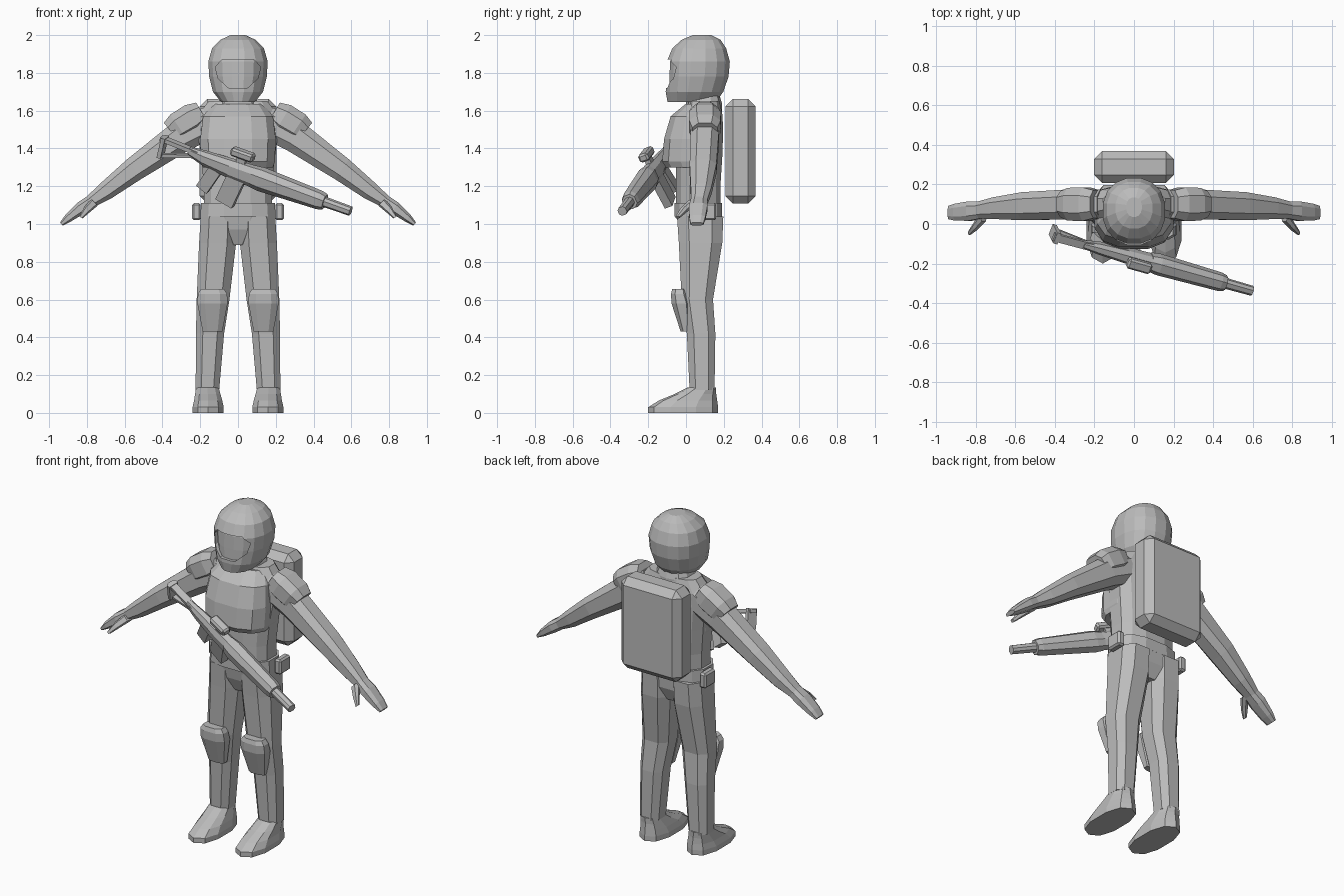
import bpy, bmesh, math
from mathutils import Vector as V, Matrix

if "Cube" in bpy.data.objects:
    bpy.data.objects.remove(bpy.data.objects["Cube"])

grey = bpy.data.materials.new("grey")
grey.diffuse_color = (0.5, 0.5, 0.5, 1)
grey.use_nodes = True
grey.node_tree.nodes["Principled BSDF"].inputs["Base Color"].default_value = grey.diffuse_color


def add(name, bm, mirror=False):
    if mirror:
        geo = bmesh.ops.duplicate(bm, geom=bm.verts[:] + bm.edges[:] + bm.faces[:])["geom"]
        for v in geo:
            if isinstance(v, bmesh.types.BMVert):
                v.co.x *= -1
    bmesh.ops.recalc_face_normals(bm, faces=bm.faces[:])
    me = bpy.data.meshes.new(name)
    bm.to_mesh(me)
    bm.free()
    me.materials.append(grey)
    ob = bpy.data.objects.new(name, me)
    bpy.context.collection.objects.link(ob)
    return ob


def loft(name, rings, n=10, p=0.75, mirror=False):
    """Skin through rings of (centre, half-axis, half-axis); p < 1 squares them off."""
    bm = bmesh.new()
    loops = []
    for c, a, b in rings:
        loop = []
        for i in range(n):
            t = (i + 0.5) * 2 * math.pi / n
            cs, sn = math.cos(t), math.sin(t)
            loop.append(bm.verts.new(V(c) + V(a) * math.copysign(abs(cs) ** p, cs)
                                     + V(b) * math.copysign(abs(sn) ** p, sn)))
        loops.append(loop)
    for l0, l1 in zip(loops, loops[1:]):
        for i in range(n):
            bm.faces.new((l0[i], l0[(i + 1) % n], l1[(i + 1) % n], l1[i]))
    bm.faces.new(loops[0])
    bm.faces.new(loops[-1])
    return add(name, bm, mirror)


def stack(name, rows, **kw):
    """Loft upward through rows of (z, x, y, half width, half depth)."""
    return loft(name, [((x, y, z), (rx, 0, 0), (0, ry, 0)) for z, x, y, rx, ry in rows], **kw)


def limb(name, rows, **kw):
    """Loft along a path of (centre, half depth, half thickness)."""
    rings = []
    for i, (c, ry, rt) in enumerate(rows):
        d = V(rows[min(i + 1, len(rows) - 1)][0]) - V(rows[max(i - 1, 0)][0])
        up = V((-d.z, 0, d.x)).normalized()
        rings.append((c, V((0, ry, 0)), up * rt))
    return loft(name, rings, **kw)


def box(name, matrix, size, bevel=0.0, mirror=False):
    bm = bmesh.new()
    bmesh.ops.create_cube(bm, size=1, matrix=Matrix.Diagonal((*size, 1)))
    if bevel:
        bmesh.ops.bevel(bm, geom=bm.edges[:], offset=bevel, segments=1, affect='EDGES')
    bm.transform(matrix)
    return add(name, bm, mirror)


# Helmet shell with the visor opening cut out, and the visor set inside
head = [(1.645, .03, .09, .13), (1.70, .045, .135, .155), (1.78, .06, .155, .168),
        (1.86, .065, .16, .17), (1.93, .07, .14, .145), (1.975, .08, .095, .105), (2.0, .085, .04, .05)]
helmet = stack("helmet", [(z, 0, y, a, b) for z, y, a, b in head], n=16, p=0.9)
stack("visor", [(z, 0, y, a - .018, b - .018) for z, y, a, b in head[1:5]], n=16, p=0.9)
bm = bmesh.new()
outline = [(-.12, 1.83), (-.085, 1.87), (.085, 1.87), (.12, 1.83), (.105, 1.77),
           (.05, 1.72), (-.05, 1.72), (-.105, 1.77)]
front = [bm.verts.new((x, -.3, z)) for x, z in outline]
back = [bm.verts.new((x, .02, z)) for x, z in outline]
bm.faces.new(front)
bm.faces.new(back)
for i in range(8):
    bm.faces.new((front[i], front[(i + 1) % 8], back[(i + 1) % 8], back[i]))
cutter = add("visor_cutter", bm)
mod = helmet.modifiers.new("opening", 'BOOLEAN')
mod.object, mod.operation, mod.solver = cutter, 'DIFFERENCE', 'EXACT'
bpy.context.view_layer.objects.active = helmet
bpy.ops.object.modifier_apply(modifier=mod.name)
bpy.data.objects.remove(cutter)

# Neck and body
stack("collar", [(1.58, 0, .09, .13, .1), (1.64, 0, .095, .11, .095), (1.69, 0, .09, .09, .085)])
stack("torso", [(1.04, 0, .065, .185, .12), (1.2, 0, .065, .185, .12), (1.35, 0, .07, .2, .125),
                (1.5, 0, .085, .22, .115), (1.58, 0, .095, .215, .1), (1.65, 0, .1, .16, .08)], n=12)
stack("chest_plate", [(1.3, 0, .035, .19, .145), (1.33, 0, .03, .2, .16), (1.45, 0, .035, .205, .155),
                      (1.57, 0, .05, .19, .135), (1.635, 0, .085, .14, .09)], n=12)
stack("hips", [(.89, 0, .075, .05, .08), (.97, 0, .075, .15, .115), (1.05, 0, .07, .195, .125)], n=12)
stack("belt", [(1.04, 0, .065, .205, .13), (1.11, 0, .065, .2, .13)], n=12)
box("belt_pouch", Matrix.Translation((.22, .11, 1.065)), (.045, .1, .09), .01, mirror=True)
box("backpack", Matrix.Translation((0, .288, 1.385)), (.405, .16, .555), .04)

# Legs, knee pads and boots
stack("leg", [(.12, .162, .085, .066, .07), (.42, .148, .08, .079, .08), (.6, .132, .06, .092, .088),
              (.9, .108, .077, .104, .122), (1.04, .103, .075, .1, .13)], n=8, mirror=True)
stack("knee_pad", [(.43, .135, -.0, .055, .03), (.58, .135, -.025, .085, .055),
                   (.63, .135, -.035, .082, .047), (.655, .135, -.035, .065, .04)], n=8, mirror=True)
stack("boot", [(0, .158, -.015, .086, .185), (.03, .158, -.015, .086, .185), (.065, .158, .01, .078, .155),
               (.1, .16, .05, .07, .11), (.135, .162, .085, .062, .075)], n=10, p=0.85, mirror=True)

# Arms, hands and shoulder pads
limb("arm", [((.15, .1, 1.54), .08, .09), ((.3, .1, 1.465), .08, .09), ((.55, .09, 1.29), .075, .068),
             ((.7, .08, 1.175), .058, .052), ((.785, .07, 1.115), .045, .035)], n=8, mirror=True)
limb("hand", [((.77, .07, 1.125), .045, .036), ((.83, .065, 1.085), .052, .036),
              ((.9, .06, 1.03), .045, .024), ((.935, .058, 1.0), .036, .012)], n=8, mirror=True)
limb("thumb", [((.76, .04, 1.115), .03, .025), ((.8, -.01, 1.075), .022, .02),
               ((.832, -.045, 1.035), .012, .01)], n=6, mirror=True)
limb("shoulder_pad", [((.19, .1, 1.59), .075, .065), ((.24, .1, 1.56), .09, .085),
                      ((.315, .1, 1.515), .088, .082), ((.35, .1, 1.485), .07, .07)], n=8, mirror=True)

# Rifle frame: local x runs along the barrel, local z is up
start = V((-.405, -.055, 1.425))
u = (V((.605, -.34, 1.065)) - start).normalized()
w = V((.1, -.35, .9)).cross(u).normalized()
v = u.cross(w)
gun = Matrix((u, w, v)).transposed().to_4x4()
gun.translation = start


def gun_loft(name, rows, n=8, p=0.85):
    ob = loft(name, [((x, 0, z), (0, ry, 0), (0, 0, rz)) for x, z, ry, rz in rows], n=n, p=p)
    ob.data.transform(gun)


def gun_box(name, x, z, size, tilt=0.0, bevel=0.0):
    box(name, gun @ Matrix.Translation((x, 0, z)) @ Matrix.Rotation(tilt, 4, 'Y'), size, bevel)


gun_loft("rifle_receiver", [(.16, .015, .02, .025), (.25, .005, .03, .042), (.4, 0, .038, .055),
                            (.55, 0, .042, .06)])
gun_loft("rifle_handguard", [(.53, 0, .045, .06), (.58, 0, .052, .065), (.92, 0, .046, .05),
                             (.95, 0, .04, .042)])
gun_loft("rifle_barrel", [(.94, 0, .027, .027), (1.1, 0, .025, .025)])
gun_box("rifle_stock_bar", .1, .025, (.22, .04, .022), .04)
gun_box("rifle_stock_strut", .11, -.03, (.2, .03, .018), -.33)
gun_box("rifle_butt", .01, -.015, (.022, .06, .115))
gun_box("rifle_scope", .45, .1, (.13, .055, .045), 0, .01)
gun_box("rifle_scope_mount", .45, .06, (.05, .03, .06))
gun_box("rifle_grip", .3, -.1, (.07, .04, .14), .35)
gun_box("rifle_magazine", .43, -.115, (.1, .045, .17), .2)
